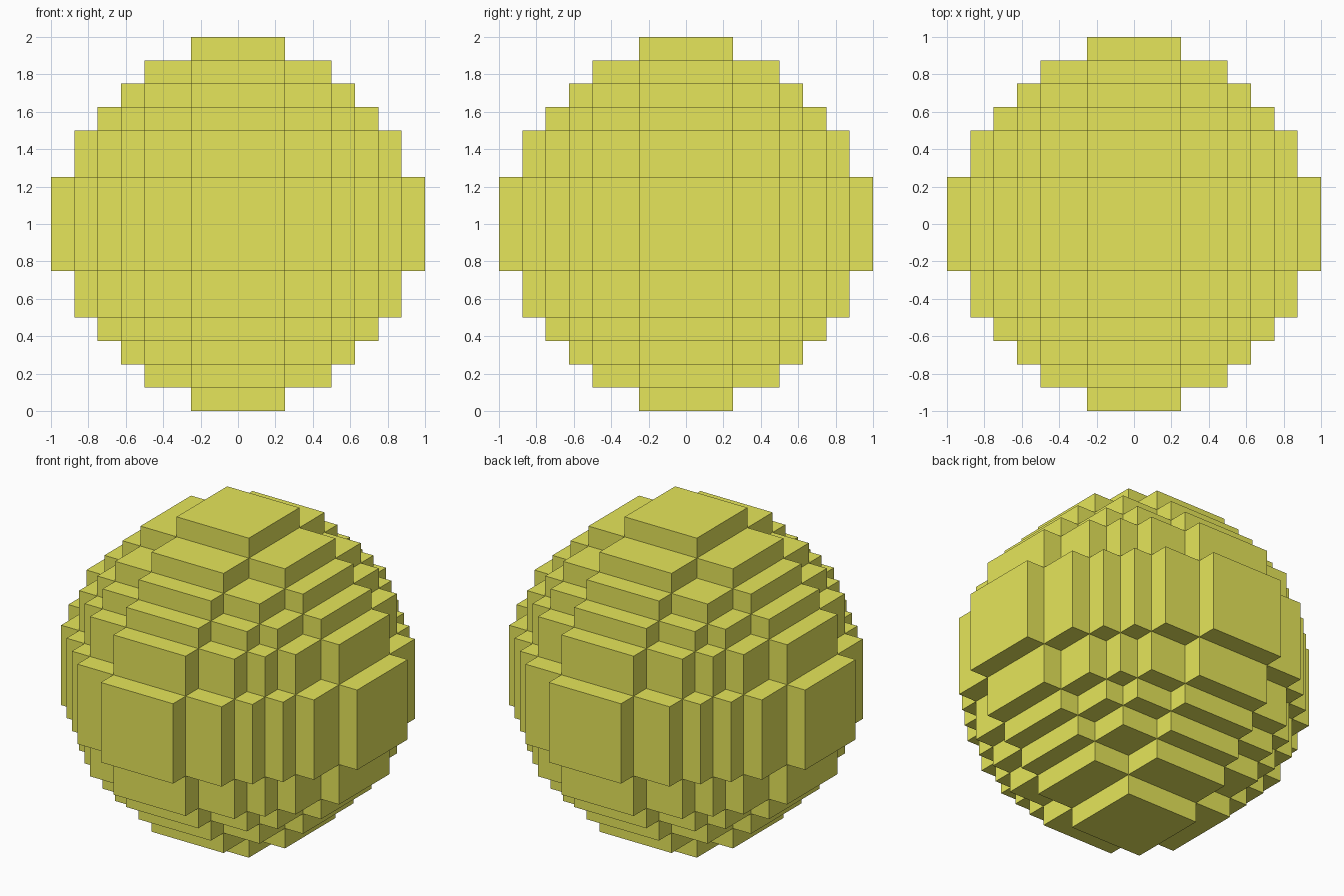
import bpy, bmesh
from mathutils import Vector

if "Cube" in bpy.data.objects:
    bpy.data.objects.remove(bpy.data.objects["Cube"])

# Step positions along every axis (in eighths of a unit)
STEPS = [-8, -7, -6, -5, -4, -2, 2, 4, 5, 6, 7, 8]
N = len(STEPS) - 1
MID = N // 2


def solid(c):
    # the stepped ball is an octahedral arrangement of uneven cells
    return sum(abs(i - MID) for i in c) <= MID


def point(c):
    x, y, z = (STEPS[i] / 8 for i in c)
    return Vector((x, y, z + 1))


bm = bmesh.new()
verts = {}


def vert(c):
    if c not in verts:
        verts[c] = bm.verts.new(point(c))
    return verts[c]


# Outer skin: one quad wherever a solid cell meets an empty one
for x in range(N):
    for y in range(N):
        for z in range(N):
            cell = (x, y, z)
            if not solid(cell):
                continue
            for axis in range(3):
                u, v = (axis + 1) % 3, (axis + 2) % 3
                for side in (0, 1):
                    near = list(cell)
                    near[axis] += 2 * side - 1
                    if solid(near):
                        continue
                    quad = []
                    for du, dv in ((0, 0), (1, 0), (1, 1), (0, 1)):
                        p = list(cell)
                        p[axis] += side
                        p[u] += du
                        p[v] += dv
                        quad.append(vert(tuple(p)))
                    bm.faces.new(quad if side else quad[::-1])

mesh = bpy.data.meshes.new("stepped_ball")
bm.to_mesh(mesh)
bm.free()

mat = bpy.data.materials.new("yellow")
mat.diffuse_color = (0.79, 0.79, 0.103, 1)
mat.use_nodes = True
mat.node_tree.nodes["Principled BSDF"].inputs["Base Color"].default_value = mat.diffuse_color
mesh.materials.append(mat)
ball = bpy.data.objects.new("stepped_ball", mesh)
bpy.context.collection.objects.link(ball)
